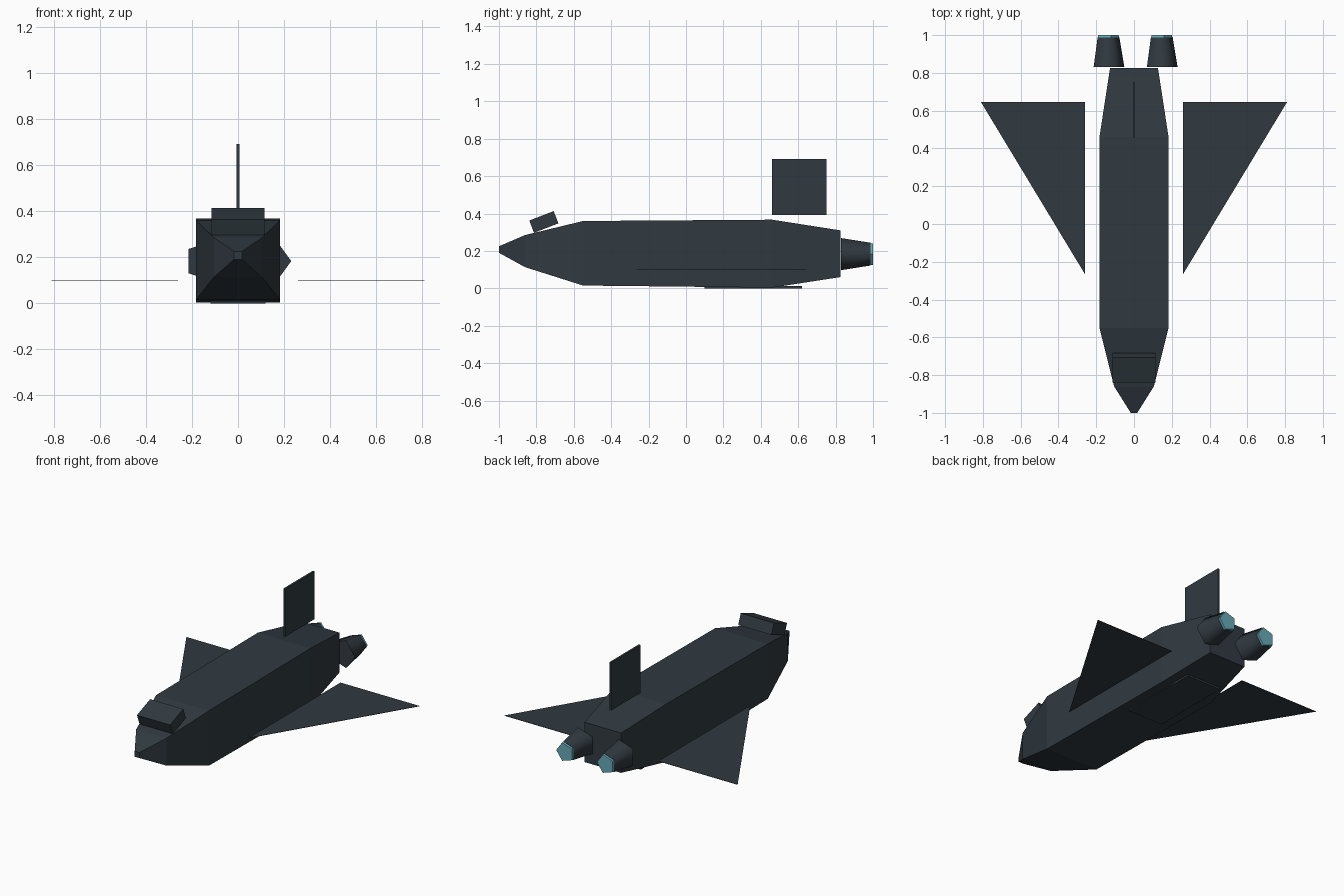
import bpy, bmesh, math
from mathutils import Matrix

cube = bpy.data.objects.get("Cube")
if cube:
    bpy.data.objects.remove(cube, do_unlink=True)


def material(name, rgb):
    m = bpy.data.materials.new(name)
    m.use_nodes = True
    m.diffuse_color = (*rgb, 1)
    m.node_tree.nodes["Principled BSDF"].inputs["Base Color"].default_value = (*rgb, 1)
    return m


slate = material("dark_slate", (0.030, 0.042, 0.052))
teal = material("teal_glow", (0.14, 0.40, 0.48))


def finish(name, bm, mat):
    bmesh.ops.recalc_face_normals(bm, faces=bm.faces)
    mesh = bpy.data.meshes.new(name)
    bm.to_mesh(mesh)
    bm.free()
    mesh.materials.append(mat)
    obj = bpy.data.objects.new(name, mesh)
    bpy.context.collection.objects.link(obj)
    return obj


def box(name, center, size, mat, tilt=0):
    bm = bmesh.new()
    bmesh.ops.create_cube(bm, size=1)
    bm.transform(Matrix.Translation(center) @ Matrix.Rotation(tilt, 4, 'X')
                 @ Matrix.Diagonal((*size, 1)))
    return finish(name, bm, mat)


def loft(name, rings, mat):
    """Bridge equal-sized point rings and cap both ends."""
    bm = bmesh.new()
    loops = [[bm.verts.new(p) for p in ring] for ring in rings]
    n = len(loops[0])
    for a, b in zip(loops, loops[1:]):
        for i in range(n):
            j = (i + 1) % n
            bm.faces.new((a[i], a[j], b[j], b[i]))
    bm.faces.new(loops[0])
    bm.faces.new(loops[-1])
    return finish(name, bm, mat)


def pentagon(x, y, z, r):
    angles = [math.tau * i / 5 for i in range(5)]
    return [(x + r * math.cos(a), y, z + r * math.sin(a)) for a in angles]


# Fuselage: rectangular sections as y, half width, bottom, top
sections = [(-1, 0.017, 0.19, 0.225), (-0.86, 0.105, 0.113, 0.285),
            (-0.55, 0.183, 0.015, 0.36), (0.46, 0.183, 0.004, 0.367),
            (0.825, 0.127, 0.06, 0.31)]
loft("fuselage", [[(-w, y, lo), (w, y, lo), (w, y, hi), (-w, y, hi)]
                  for y, w, lo, hi in sections], slate)

# Cockpit block, belly flap and tail fin
box("cockpit", (0, -0.76, 0.355), (0.23, 0.14, 0.07), slate, math.radians(21))
box("belly_flap", (0, 0.36, 0.006), (0.24, 0.52, 0.012), slate)
box("tail_fin", (0, 0.605, 0.541), (0.013, 0.292, 0.3), slate)

for side, s in (("left", 1), ("right", -1)):
    # Delta wing: very thin triangular plate
    outline = [(0.26, -0.265), (0.26, 0.645), (0.81, 0.645)]
    loft(side + "_wing", [[(s * x, y, z) for x, y in outline]
                          for z in (0.099, 0.101)], slate)

    # Five-sided tapered nozzle with a glowing exhaust disc
    cx, cz = s * 0.141, 0.183
    nozzle = loft(side + "_nozzle", [pentagon(cx, 0.83, cz, 0.09),
                                     pentagon(cx, 0.987, cz, 0.064)], slate)
    for face in nozzle.data.polygons:
        face.use_smooth = len(face.vertices) == 4
    for edge in nozzle.data.edges:
        v = nozzle.data.vertices
        a, b = (v[i].co.y for i in edge.vertices)
        edge.use_edge_sharp = abs(a - b) < 0.01
    loft(side + "_exhaust", [pentagon(cx, 0.985, cz, 0.062),
                             pentagon(cx, 1.0, cz, 0.06)], teal)
